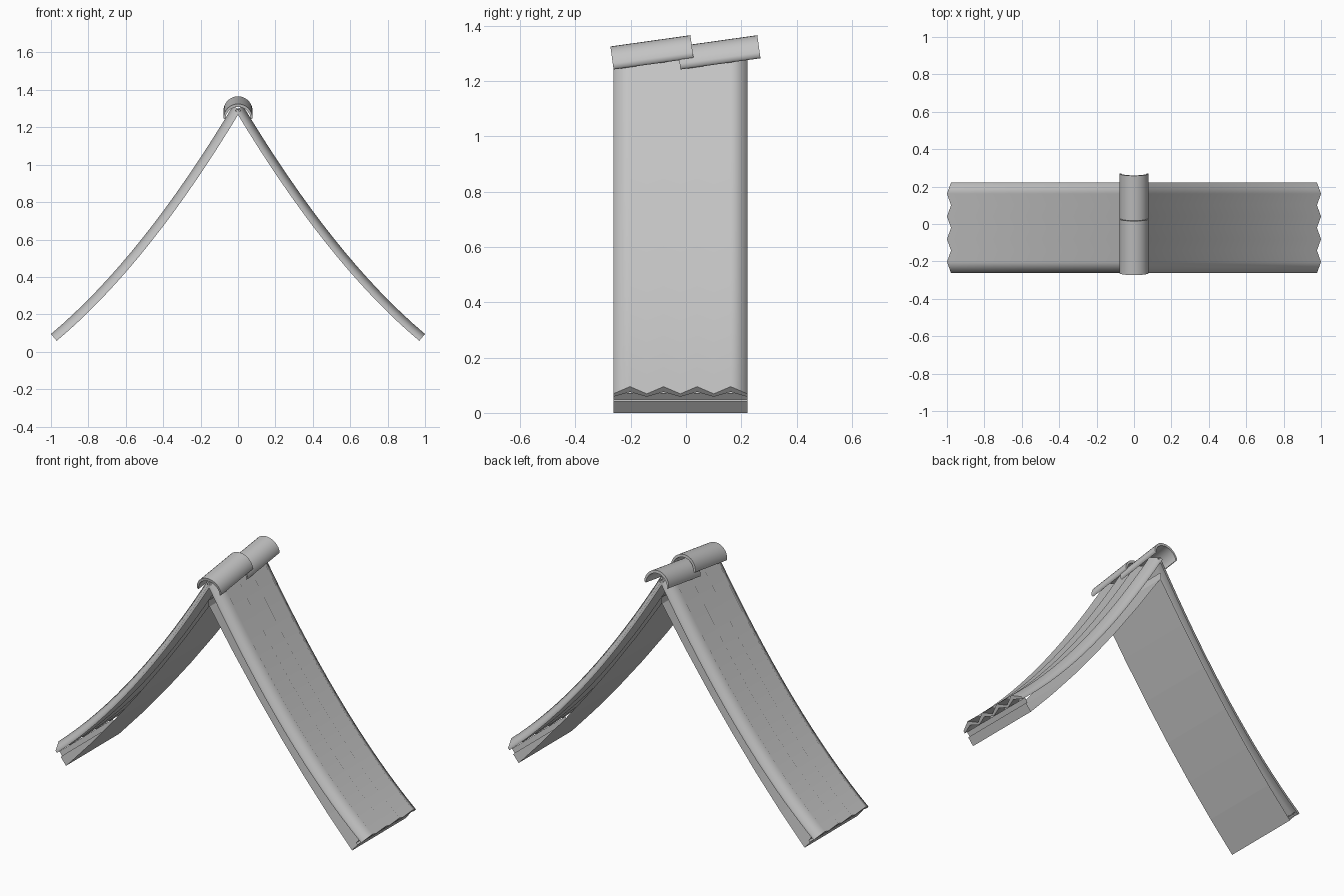
import bpy, bmesh, math
from mathutils import Vector, Matrix

cube = bpy.data.objects.get("Cube")
if cube:
    bpy.data.objects.remove(cube, do_unlink=True)

grey = bpy.data.materials.new("plain_grey")
grey.use_nodes = True
GREY = (0.55, 0.55, 0.55, 1)
grey.diffuse_color = GREY
grey.node_tree.nodes["Principled BSDF"].inputs["Base Color"].default_value = GREY

Y0, Y1 = -0.263, 0.222


def finish(name, bm, smooth=True):
    bmesh.ops.recalc_face_normals(bm, faces=bm.faces)
    mesh = bpy.data.meshes.new(name)
    bm.to_mesh(mesh)
    bm.free()
    obj = bpy.data.objects.new(name, mesh)
    bpy.context.collection.objects.link(obj)
    mesh.materials.append(grey)
    if smooth:
        bpy.ops.object.select_all(action='DESELECT')
        obj.select_set(True)
        bpy.context.view_layer.objects.active = obj
        bpy.ops.object.shade_smooth_by_angle(angle=math.radians(65))
    return obj


def loft(bm, rings, closed=True):
    """Skin a list of point rings; closed rings also get end caps."""
    rows = [[bm.verts.new(p) for p in ring] for ring in rings]
    n = len(rows[0])
    for a, b in zip(rows, rows[1:]):
        for i in range(n if closed else n - 1):
            j = (i + 1) % n
            bm.faces.new((a[i], a[j], b[j], b[i]))
    if closed:
        # caps as strips of quads between the outer and inner edge
        for row in (rows[0], rows[-1]):
            for i in range(n // 2 - 1):
                bm.faces.new((row[i], row[i + 1], row[n - 2 - i], row[n - 1 - i]))


# Corrugated roof slope: sagging curve with four ridges across its width
def roof(name, side):
    folds, steps = 8, 16
    rings = []
    for k in range(steps + 1):
        x = 0.027 + 0.973 * k / steps
        z = 1.36 - 1.69 * x + 0.425 * x * x
        normal = Vector((1.69 - 0.85 * x, 1)).normalized()
        top, low = [], []
        for i in range(folds + 1):
            y = Y0 + (Y1 - Y0) * i / folds
            # depth of the upper and lower skin at a crest or a trough
            depths = (0, 0.025) if i % 2 else (0.034, 0.048)
            for row, d in zip((top, low), depths):
                row.append((side * (x - normal.x * d), y, z - normal.y * d))
        rings.append(top + low[::-1])
    bm = bmesh.new()
    loft(bm, rings)
    finish(name, bm)


# Thin lining sheet under the slope, with a lip at the ridge and a stepped one at the eave
def lining(name, side):
    path = [(0.003, 1.2)]
    for k in range(7):
        x = 0.003 + 0.908 * k / 6
        path.append((x, 1.165 - 1.51 * x + 0.2538 * x * x))
    path += [(0.945, 0.042), (0.935, 0.049), (0.953, 0.072)]
    bm = bmesh.new()
    loft(bm, [[(side * x, y, max(z, 0)) for y in (Y0, Y1)] for x, z in path], closed=False)
    finish(name, bm, smooth=False)


for word, side in (("left", 1), ("right", -1)):
    roof(word + "_roof_slope", side)
    lining(word + "_lining_sheet", side)


# Half-round ridge tiles, tilted so one overlaps the next
def ridge_tile(name, y):
    outer, inner, sink, length, segs = 0.078, 0.068, 0.006, 0.292, 16
    angles = [math.pi * i / segs for i in range(segs + 1)]
    arc = [(outer * math.cos(a), outer * math.sin(a)) for a in angles]
    arc += [(inner * math.cos(a), inner * math.sin(a) - sink) for a in reversed(angles)]
    bm = bmesh.new()
    loft(bm, [[(x, s * length / 2, z) for x, z in arc] for s in (-1, 1)])
    place = Matrix.Translation((0, y, 1.268)) @ Matrix.Rotation(math.radians(8), 4, 'X')
    bm.transform(place)
    finish(name, bm)


ridge_tile("front_ridge_tile", -0.118)
ridge_tile("back_ridge_tile", 0.124)
